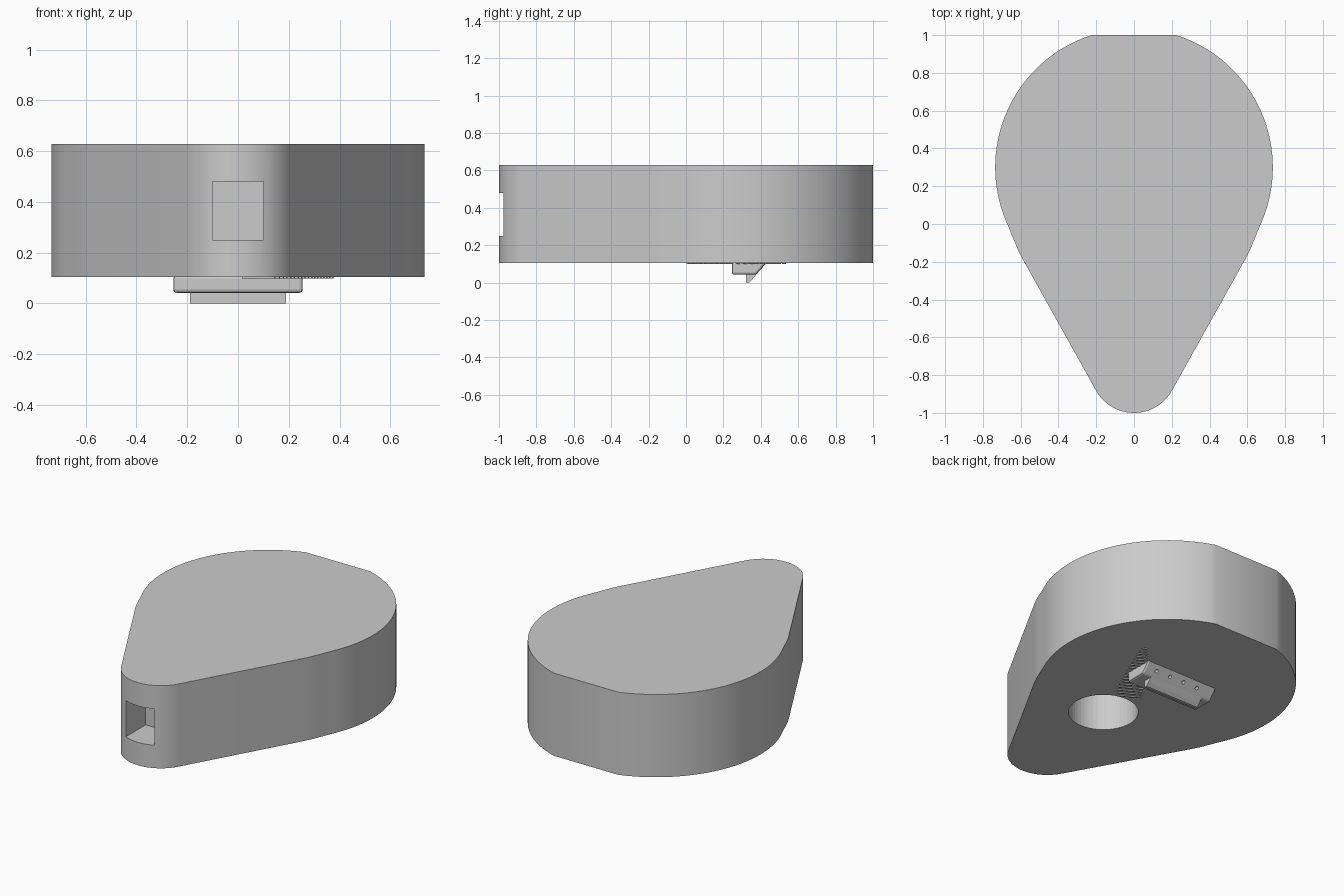
import bpy, bmesh, math
from mathutils import Matrix, Vector

if "Cube" in bpy.data.objects:
    bpy.data.objects.remove(bpy.data.objects["Cube"])


def finish(name, bm, cutter=False):
    bmesh.ops.recalc_face_normals(bm, faces=bm.faces[:])
    mesh = bpy.data.meshes.new(name)
    bm.to_mesh(mesh)
    bm.free()
    ob = bpy.data.objects.new(name, mesh)
    bpy.context.collection.objects.link(ob)
    if cutter:
        ob.hide_render = True
        ob.hide_set(True)
    return ob


def prism(name, pts, vec, cutter=False):
    bm = bmesh.new()
    f = bm.faces.new([bm.verts.new(p) for p in pts])
    r = bmesh.ops.extrude_face_region(bm, geom=[f])
    moved = [v for v in r["geom"] if isinstance(v, bmesh.types.BMVert)]
    bmesh.ops.translate(bm, verts=moved, vec=Vector(vec))
    return finish(name, bm, cutter)


def box(name, lo, hi, cutter=False):
    pts = [(lo[0], lo[1], lo[2]), (hi[0], lo[1], lo[2]),
           (hi[0], hi[1], lo[2]), (lo[0], hi[1], lo[2])]
    return prism(name, pts, (0, 0, hi[2] - lo[2]), cutter)


def cyl(name, r, depth, matrix, seg=48):
    bm = bmesh.new()
    bmesh.ops.create_cone(bm, cap_ends=True, segments=seg, radius1=r,
                          radius2=r, depth=depth, matrix=matrix)
    return finish(name, bm, True)


def cut(ob, cutter):
    m = ob.modifiers.new("cut", 'BOOLEAN')
    m.operation = 'DIFFERENCE'
    m.solver = 'EXACT'
    m.object = cutter


def arc(cy, r, a0, a1, n):
    return [(r * math.cos(math.radians(a0 + (a1 - a0) * i / n)),
             cy + r * math.sin(math.radians(a0 + (a1 - a0) * i / n)))
            for i in range(n + 1)]


def smooth(ob):
    bpy.ops.object.select_all(action='DESELECT')
    ob.select_set(True)
    bpy.context.view_layer.objects.active = ob
    bpy.ops.object.shade_smooth_by_angle(angle=math.radians(20))


# Teardrop body: broad back arc, tapering sides, rounded nose
Z0, Z1 = 0.105, 0.628
right = arc(-0.77, 0.23, -90, -29, 12)
right += [(0.59, -0.185), (0.613, -0.14), (0.632, -0.095), (0.65, -0.05)]
right += arc(0.30, 0.735, -24, 72.2, 36)
left = [(-x, y) for x, y in reversed(right[1:])]
body = prism("body", [(x, y, Z0) for x, y in right + left], (0, 0, Z1 - Z0))

# Square pocket in the nose and round hole underneath
cut(body, box("nose_pocket_cutter", (-0.1, -1.1, 0.25), (0.1, -0.78, 0.48), True))
cut(body, cyl("bottom_hole_cutter", 0.2, 0.6,
              Matrix.Translation((0.07, -0.19, 0.08))))
smooth(body)

# Bracket plate under the body with sloping back and clipped corners
plate = [(0.245, 0.11), (0.245, 0.042), (0.375, 0.042), (0.435, 0.11)]
bracket = prism("bracket", [(-0.255, y, z) for y, z in plate], (0.51, 0, 0))
bev = bracket.modifiers.new("round_ends", 'BEVEL')
bev.width = 0.012
bev.segments = 2
lip = prism("bracket_lip", [(-0.19, y, z) for y, z in
            [(0.32, 0.05), (0.32, 0.0), (0.337, 0.0), (0.355, 0.018), (0.382, 0.05)]],
            (0.38, 0, 0))

# Row of small holes in the sloping face
for i in range(4):
    m = Matrix.Translation((0.17 - 0.1 * i, 0.405, 0.076)) @ Matrix.Rotation(math.radians(49), 4, 'X')
    cut(bracket, cyl("bracket_hole_cutter", 0.011, 0.05, m, 12))

# Diagonal row of fine ribs on the underside
a, b = Vector((0.36, 0.52)), Vector((0.08, 0.04))
side = Vector((0.86, -0.5))
along = (a - b).normalized()
for i in range(18):
    t = i / 17
    c = b.lerp(a, t)
    w = 0.015 + 0.06 * math.sin(math.pi * (0.5 + 0.5 * t))
    quad = [c + side * w, c - side * w, c - side * w + along * 0.008, c + side * w + along * 0.008]
    prism("underside_rib", [(p.x, p.y, Z0 - 0.006) for p in quad], (0, 0, 0.01))
